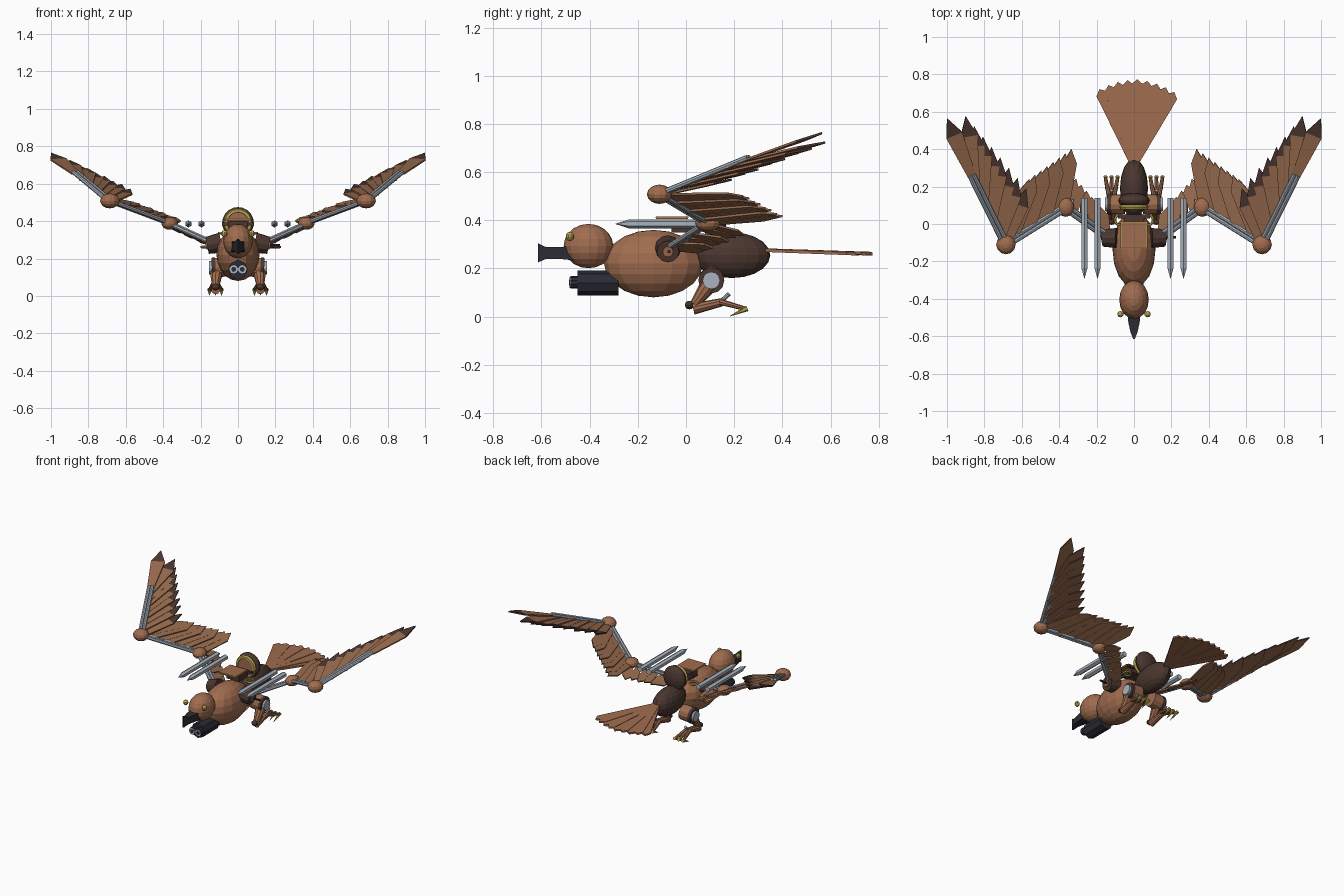
import bpy, bmesh
from mathutils import Vector, Matrix

cube = bpy.data.objects.get("Cube")
if cube:
    bpy.data.objects.remove(cube, do_unlink=True)


def material(name, r, g, b):
    m = bpy.data.materials.new(name)
    m.use_nodes = True
    m.diffuse_color = (r, g, b, 1)
    m.node_tree.nodes["Principled BSDF"].inputs["Base Color"].default_value = (r, g, b, 1)
    return m


BROWN = material("copper brown", .35, .15, .078)
FEATHER = material("feather brown", .31, .145, .075)
DARK = material("dark brown", .07, .037, .029)
BLACK = material("gunmetal black", .024, .024, .036)
STEEL = material("steel grey", .4, .45, .51)
GOLD = material("brass gold", .5, .38, .08)


def finish(name, bm, *mats):
    bmesh.ops.recalc_face_normals(bm, faces=bm.faces)
    mesh = bpy.data.meshes.new(name)
    bm.to_mesh(mesh)
    bm.free()
    for m in mats:
        mesh.materials.append(m)
    ob = bpy.data.objects.new(name, mesh)
    bpy.context.collection.objects.link(ob)


def ball(name, mat, loc, size, seg=16, rings=10):
    bm = bmesh.new()
    bmesh.ops.create_uvsphere(bm, u_segments=seg, v_segments=rings, radius=1,
                              matrix=Matrix.LocRotScale(Vector(loc), None, Vector(size)))
    finish(name, bm, mat)


def box(name, mat, loc, size):
    bm = bmesh.new()
    bmesh.ops.create_cube(bm, size=1, matrix=Matrix.LocRotScale(Vector(loc), None, Vector(size)))
    finish(name, bm, mat)


def rod(name, mat, a, b, r1, r2=None, sides=10):
    a, b = Vector(a), Vector(b)
    d = b - a
    bm = bmesh.new()
    bmesh.ops.create_cone(bm, cap_ends=True, segments=sides, radius1=r1,
                          radius2=r1 if r2 is None else r2, depth=d.length,
                          matrix=Matrix.LocRotScale((a + b) / 2, d.to_track_quat('Z', 'Y'), None))
    finish(name, bm, mat)


def ring(name, mat, loc, major, minor, rot=(0, 0, 0)):
    bpy.ops.mesh.primitive_torus_add(major_radius=major, minor_radius=minor, major_segments=20,
                                     minor_segments=6, location=loc, rotation=rot)
    ob = bpy.context.object
    ob.name = name
    ob.data.materials.append(mat)


def loft(name, mat, sections):
    # rectangular sections: y, half width, bottom, top
    bm = bmesh.new()
    loops = [[bm.verts.new((x, y, z)) for x, z in ((-w, lo), (w, lo), (w, hi), (-w, hi))]
             for y, w, lo, hi in sections]
    for p, q in zip(loops, loops[1:]):
        for i in range(4):
            j = (i + 1) % 4
            bm.faces.new((p[i], p[j], q[j], q[i]))
    bm.faces.new(loops[0])
    bm.faces.new(loops[-1])
    finish(name, bm, mat)


def add_feather(bm, base, tip, across, width, cut, thick=.009, twist=0, tip_index=0, mirror=1):
    # flat plank with a pointed end; the upper side of the point may be coloured
    d = (tip - base).normalized()
    s = (across - d * across.dot(d)).normalized()
    s = Matrix.Rotation(twist, 3, d) @ s
    n = s.cross(d)
    if n.z < 0:
        n = -n
    s, n = s * width / 2, n * thick / 2
    mid = base.lerp(tip, cut)
    outline = [base - s * .5, base + s * .5, mid + s, tip, mid - s]
    lo, hi = [[bm.verts.new(((p + o).x * mirror, (p + o).y, (p + o).z)) for p in outline]
              for o in (-n, n)]
    for v, index in ((lo, 0), (hi, tip_index)):
        bm.faces.new((v[0], v[1], v[2], v[4]))
        bm.faces.new((v[2], v[3], v[4])).material_index = index
    for i in range(5):
        j = (i + 1) % 5
        bm.faces.new((lo[i], lo[j], hi[j], hi[i])).material_index = tip_index if i in (2, 3) else 0


# Body, head and beak
ball("body", BROWN, (0, -.135, .22), (.115, .205, .14))
ball("rear_body", DARK, (0, .19, .255), (.075, .16, .095))
ball("head", BROWN, (0, -.405, .293), (.079, .103, .092))
loft("beak", BLACK, [(-.45, .036, .232, .295), (-.53, .03, .24, .288),
                     (-.58, .018, .24, .288), (-.615, .004, .225, .305)])

# Chin gun with twin barrels
rod("gun_housing", BLACK, (0, -.45, .14), (0, -.28, .14), .052, sides=8)
for s in (1, -1):
    x = s * .023
    rod("gun_barrel", BLACK, (x, -.48, .142), (x, -.44, .142), .026)
    rod("barrel_ring", STEEL, (x, -.484, .142), (x, -.479, .142), .023)
    rod("barrel_bore", BLACK, (x, -.486, .142), (x, -.483, .142), .013)

# Saddle with round backrest
box("saddle_pad", DARK, (0, -.01, .375), (.1, .1, .05))
box("saddle_board", BROWN, (0, -.058, .41), (.132, .132, .011))
box("saddle_trim", GOLD, (0, -.058, .412), (.142, .142, .003))
ball("backrest", DARK, (0, .125, .39), (.085, .042, .085))
rod("backrest_panel", BROWN, (0, .082, .39), (0, .1, .39), .06, sides=20)
ring("backrest_trim", GOLD, (0, .09, .39), .065, .013, (1.5708, 0, 0))
box("saddle_bar", DARK, (0, .04, .385), (.17, .02, .016))

# Tail fan
bm = bmesh.new()
count = 9
for i in range(count):
    a = -.42 + .92 * i / (count - 1)
    root = Vector((0, .31, .275 + .003 * (i % 2)))
    direction = Matrix.Rotation(-a, 3, 'Z') @ Vector((0, 1, 0))
    reach = .465 - .015 * abs(i - 4) / 4
    end = root + direction * reach + Vector((0, 0, -.015))
    add_feather(bm, root, end, Vector((1, 0, 0)), .062, .94, .012)
finish("tail_fan", bm, BROWN)


def wing_row(bm, mirror, base0, base1, tips, width, cut, tip_index=0):
    # feathers spread between two bone ends; twist makes them overlap like slats
    across = tips[-1] - tips[0]
    for i, tip in enumerate(tips):
        base = base0.lerp(base1, i / (len(tips) - 1))
        lift = Vector((0, 0, -.006 + .004 * (i % 2)))
        add_feather(bm, base + lift, tip + lift, across, width, cut,
                    twist=.15, tip_index=tip_index, mirror=mirror)


def spread(a, b, n):
    return [Vector(a).lerp(Vector(b), i / (n - 1)) for i in range(n)]


shoulder, elbow = Vector((.14, -.07, .285)), Vector((.365, .09, .388))
wrist, hand = Vector((.685, -.11, .508)), Vector((.868, .26, .66))

for s, side in ((1, "left"), (-1, "right")):
    def at(x, y, z):
        return (s * x, y, z)

    # Wing bones as paired steel rods, with ball joints
    for part, a, b in (("upper", shoulder, elbow), ("fore", elbow, wrist), ("hand", wrist, hand)):
        gap = (b - a).cross(Vector((0, 0, 1))).normalized() * .011
        for k in (1, -1):
            rod(f"{side}_{part}_wing_rod", STEEL, at(*(a + gap * k)), at(*(b + gap * k)), .012, sides=8)
    rod(f"{side}_shoulder", DARK, at(.09, -.075, .285), at(.165, -.075, .27), .054, .046, 12)
    rod(f"{side}_shoulder_cap", BROWN, at(.16, -.075, .271), at(.172, -.075, .269), .022, sides=12)
    ball(f"{side}_elbow", BROWN, at(*elbow), (.045, .052, .034), 12, 8)
    ball(f"{side}_wrist", BROWN, at(*wrist), (.052, .052, .04), 12, 8)

    # Wing feathers in three rows, the outer row dark-tipped
    bm = bmesh.new()
    outer = [Vector((1, .565, .768))] + spread((.9, .578, .725), (.575, .19, .575), 8)
    wing_row(bm, s, hand, wrist, outer, .092, .7, 1)
    wing_row(bm, s, wrist, elbow, spread((.56, .24, .505), (.335, .4, .42), 8), .075, .76)
    wing_row(bm, s, elbow, shoulder, spread((.31, .24, .345), (.17, .08, .28), 6), .06, .76)
    finish(f"{side}_wing_feathers", bm, FEATHER, DARK)

    # Rockets
    for x in (.195, .265):
        rod(f"{side}_rocket", STEEL, at(x, .14, .385), at(x, -.235, .385), .019, sides=6)
        rod(f"{side}_rocket_nose", STEEL, at(x, -.235, .385), at(x, -.295, .385), .019, 0, 6)

    # Eye and saddle buckle
    ball(f"{side}_eye", GOLD, at(.073, -.482, .333), (.017, .017, .019), 10, 6)
    ring(f"{side}_buckle", GOLD, at(.075, .022, .335), .027, .007)

    # Leg, folded back, with clawed toes
    rod(f"{side}_haunch", BROWN, at(.05, .105, .157), at(.122, .105, .151), .052, sides=12)
    rod(f"{side}_hip", DARK, at(.12, .105, .151), at(.14, .105, .15), .054, sides=12)
    rod(f"{side}_hip_cap", STEEL, at(.135, .105, .15), at(.155, .105, .15), .036, sides=12)
    rod(f"{side}_thigh", BROWN, at(.115, .1, .14), at(.12, .035, .05), .038, .02)
    ball(f"{side}_knee", DARK, at(.12, .015, .048), (.022, .02, .018), 10, 6)
    rod(f"{side}_shin", BROWN, at(.12, .03, .032), at(.12, .15, .06), .024, .017)
    rod(f"{side}_shin_piston", STEEL, at(.12, .13, .05), at(.12, .18, .095), .009)
    for k in (-1, 0, 1):
        x = .12 + k * .032
        rod(f"{side}_toe", BROWN, at(.12 + k * .012, .14, .062), at(x, .245, .033), .013, .009, 8)
        rod(f"{side}_claw", GOLD, at(x, .255, .034), at(x, .182, .002), .012, .001, 6)

# Side lever
rod("side_lever", BLACK, (.165, -.07, .27), (.225, -.07, .27), .007)
